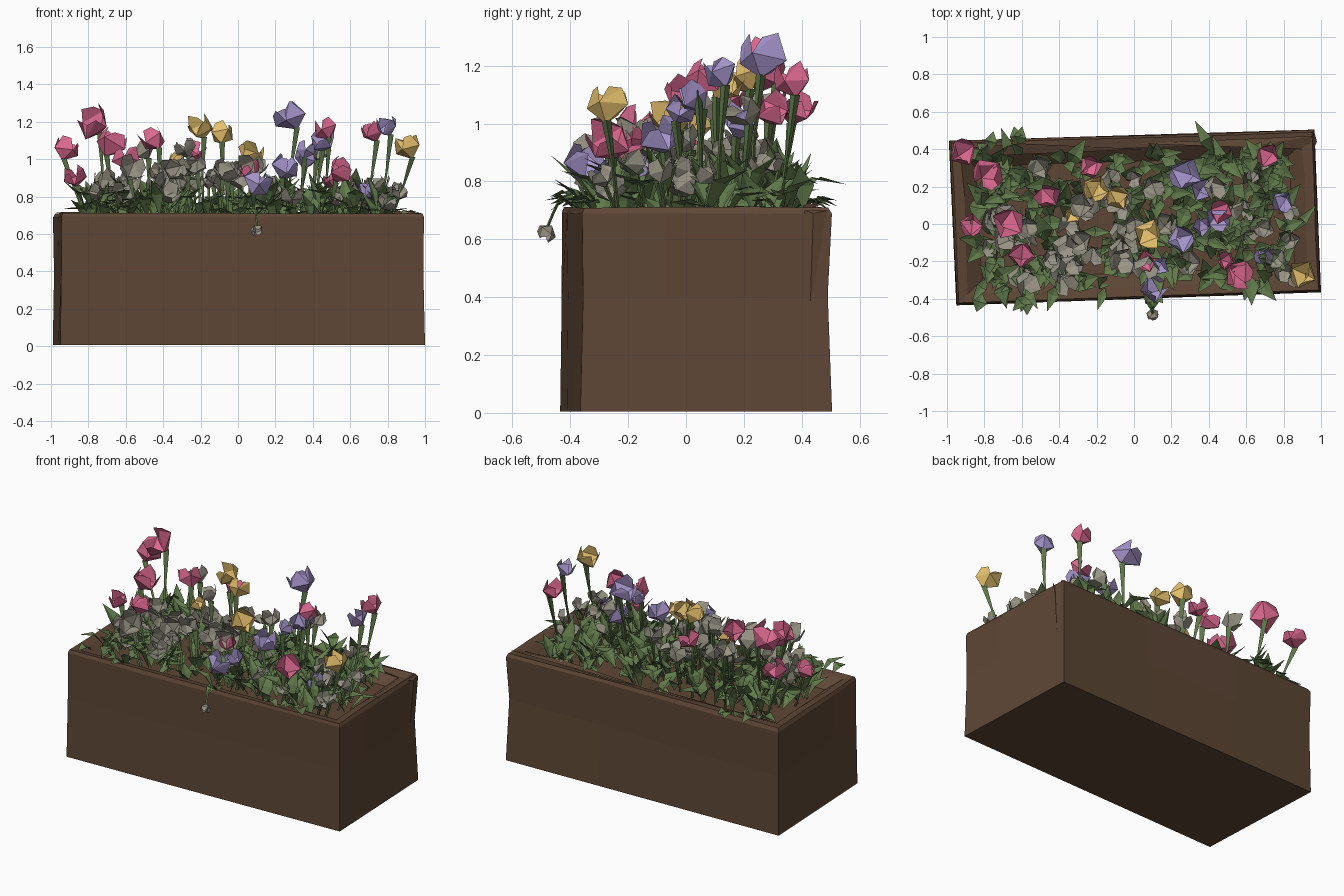
import bpy, bmesh, math, random
from mathutils import Vector

random.seed(11)
R = random.uniform
if "Cube" in bpy.data.objects:
    bpy.data.objects.remove(bpy.data.objects["Cube"], do_unlink=True)


def material(name, rgb):
    m = bpy.data.materials.new(name)
    m.use_nodes = True
    m.diffuse_color = (*rgb, 1)
    m.node_tree.nodes["Principled BSDF"].inputs["Base Color"].default_value = (*rgb, 1)
    return m


WOOD = material("brown wood", (0.112, 0.062, 0.036))
GREEN = material("leaf green", (0.12, 0.195, 0.07))
PINK = material("pink petal", (0.72, 0.14, 0.28))
LILAC = material("lilac petal", (0.38, 0.30, 0.60))
YELLOW = material("yellow petal", (0.82, 0.55, 0.16))
GREY = material("grey petal", (0.32, 0.30, 0.24))


def finish(bm, name, mat):
    mesh = bpy.data.meshes.new(name)
    bm.to_mesh(mesh)
    bm.free()
    mesh.materials.append(mat)
    obj = bpy.data.objects.new(name, mesh)
    bpy.context.collection.objects.link(obj)


def face(bm, *verts):
    bm.faces.new(verts)


# Planter: a slightly crooked hollow box lofted through rings of corners
def loft_box(name, rings):
    bm = bmesh.new()
    loops = [[bm.verts.new(p) for p in ring] for ring in rings]
    for a, b in zip(loops, loops[1:]):
        for i in range(len(a)):
            j = (i + 1) % len(a)
            face(bm, a[i], a[j], b[j], b[i])
    face(bm, *reversed(loops[0]))
    face(bm, *loops[-1])
    bmesh.ops.recalc_face_normals(bm, faces=bm.faces)
    finish(bm, name, WOOD)


corners = [(-0.95, -0.435), (1.0, -0.365), (0.965, 0.505), (-0.99, 0.445)]


def ring(z, inset, wobble=0.0):
    pts = []
    for i, (x, y) in enumerate(corners):
        nx, ny = corners[(i + 1) % 4]
        for t in (0, 0.34, 0.7):
            px, py = x + (nx - x) * t, y + (ny - y) * t
            sx = max(-1, min(1, px * 1.6)) if t == 0 or i % 2 else 0
            sy = max(-1, min(1, py * 4)) if t == 0 or i % 2 == 0 else 0
            d = inset + R(0, wobble)
            pts.append(Vector((px - sx * d, py - sy * d, z + R(-wobble, wobble) * 0.6)))
    return pts


loft_box("planter_box", [ring(0.005, 0.0), ring(0.40, 0.003, 0.012), ring(0.69, 0.0, 0.006),
                         ring(0.71, 0.012, 0.006), ring(0.70, 0.06, 0.012), ring(0.64, 0.14)])

# Wooden splinter ridges along the rim and at the corners
bm = bmesh.new()


def splinter(a, b, c, d):
    v = [bm.verts.new(p) for p in (a, b, c, d)]
    for i, j, k in ((0, 1, 2), (0, 3, 1), (1, 3, 2), (0, 2, 3)):
        face(bm, v[i], v[j], v[k])


splinter((-0.98, 0.40, 0.715), (0.05, 0.40, 0.71), (-0.9, 0.36, 0.70), (-0.6, 0.43, 0.725))
splinter((0.0, 0.43, 0.71), (0.95, 0.47, 0.72), (0.94, 0.40, 0.70), (0.6, 0.41, 0.725))
splinter((0.965, 0.41, 0.70), (0.955, 0.43, 0.38), (0.965, 0.49, 0.70), (0.978, 0.44, 0.69))
finish(bm, "rim_splinters", WOOD)

# Foliage: broad folded, pointed blades fanning out from many small plants
leaves = bmesh.new()


def blade(base, heading, lean, length, width):
    out = Vector((math.cos(heading), math.sin(heading), 0))
    side = Vector((-out.y, out.x, 0)) * width
    up = Vector((0, 0, 1))
    mid = base + (out * math.sin(lean * 0.7) + up * math.cos(lean * 0.7)) * length * 0.55
    tip = mid + (out * math.sin(lean * 1.35) + up * math.cos(lean * 1.35)) * length * 0.5
    edge = (up * math.sin(lean) - out * math.cos(lean)) * width * 0.3
    b, m, t, l, r = [leaves.verts.new(p) for p in
                     (base, mid, tip, mid + side + edge, mid - side + edge)]
    for tri in ((b, m, l), (l, m, t), (b, r, m), (m, r, t)):
        face(leaves, *tri)


def plant(x, y, count, size):
    for _ in range(count):
        base = Vector((x + R(-0.05, 0.05), y + R(-0.05, 0.05), R(0.63, 0.73)))
        blade(base, R(0, math.tau), R(0.25, 1.35), size * R(0.55, 1.25), R(0.026, 0.052))


for i in range(13):
    for j in range(6):
        x, y = -0.77 + i * 0.128 + R(-0.04, 0.04), -0.27 + j * 0.118 + R(-0.04, 0.04)
        gap = -0.32 < x < 0.02
        plant(x, y + 0.03 * x, 3 if gap else 6, 0.16 if gap else 0.2)

# Blades spilling over the rim
for x, y, heading in ((-0.57, -0.38, 4.6), (0.10, -0.36, 4.9), (-0.62, 0.42, 1.4),
                      (0.64, 0.37, 1.6), (-0.78, 0.38, 1.8), (0.62, -0.30, 4.9)):
    for _ in range(3):
        blade(Vector((x, y, 0.70)), heading + R(-0.7, 0.7), R(1.1, 1.65), R(0.08, 0.13), 0.035)
finish(leaves, "foliage", GREEN)

# Flowers: blocky faceted cups with blunt petals on stems that widen upward
stems = bmesh.new()
cups = {m.name: bmesh.new() for m in (PINK, LILAC, YELLOW, GREY)}


def stem(a, b, r0, r1):
    rows = []
    for p, r in ((a, r0), (a.lerp(b, 0.6) + Vector((R(-.01, .01), R(-.01, .01), 0)), r0), (b, r1)):
        rows.append([stems.verts.new(p + Vector((math.cos(t * math.tau / 3) * r,
                     math.sin(t * math.tau / 3) * r, 0))) for t in range(3)])
    for lo, hi in zip(rows, rows[1:]):
        for i in range(3):
            j = (i + 1) % 3
            face(stems, lo[i], lo[j], hi[j], hi[i])


def cup(mat, pos, r, axis, petals, openness):
    bm = cups[mat.name]
    turn = axis.to_track_quat('Z', 'Y')
    spin = R(0, math.tau)

    def point(angle, radius, height):
        return bm.verts.new(pos + turn @ Vector((math.cos(angle) * radius,
                                                 math.sin(angle) * radius, height)))
    base = point(0, 0, -r * 0.8)
    step = math.tau / petals
    valley = [point(spin + i * step, r * R(0.85, 1.1), r * R(-0.25, 0.1)) for i in range(petals)]
    for i in range(petals):
        a, b = valley[i], valley[(i + 1) % petals]
        tip_a = point(spin + (i + 0.25) * step, r * openness * R(0.85, 1.1), r * R(0.45, 0.75))
        tip_b = point(spin + (i + 0.75) * step, r * openness * R(0.85, 1.1), r * R(0.6, 1.0))
        face(bm, base, b, a)
        face(bm, a, b, tip_b)
        face(bm, a, tip_b, tip_a)


def flower(mat, x, y, z, r, petals=4, openness=0.8, lean=(0, -0.1), tilt=0.75):
    pos = Vector((x, y, z))
    axis = Vector((lean[0] + R(-tilt, tilt), lean[1] + R(-tilt, tilt), 1)).normalized()
    foot = Vector((max(-0.8, min(0.8, x * 0.93)), max(-0.28, min(0.33, y * 0.85)), 0.64))
    stem(foot, pos - axis * r * 0.65, 0.008, 0.02 if r > 0.05 else 0.01)
    cup(mat, pos, r, axis, petals, openness)


blooms = {
    PINK: ((-0.92, 0.38, 1.05, .08), (-0.77, 0.28, 1.19, .095), (-0.68, 0.0, 1.08, .095),
           (-0.87, 0.0, 0.90, .065), (-0.6, -0.17, 1.0, .07), (-0.45, 0.14, 1.1, .075),
           (0.55, -0.27, 0.93, .085), (0.47, 0.06, 1.15, .065), (0.72, 0.37, 1.14, .07),
           (-0.24, 0.30, 1.04, .065), (0.07, -0.2, 0.94, .06), (0.5, -0.2, 0.88, .05)),
    LILAC: ((0.28, 0.26, 1.22, .09), (0.80, 0.12, 1.17, .065), (0.45, 0.03, 1.09, .075),
            (0.36, 0.18, 1.0, .07), (0.10, -0.35, 0.86, .08), (0.25, -0.08, 0.95, .075),
            (0.70, -0.17, 0.83, .06), (0.13, -0.22, 0.86, .06), (0.36, -0.02, 1.04, .055)),
    YELLOW: ((0.91, -0.27, 1.06, .08), (-0.20, 0.20, 1.16, .075), (-0.09, 0.13, 1.13, .07),
             (0.07, -0.05, 1.02, .08), (-0.33, 0.05, 0.99, .05)),
}
for mat, spots in blooms.items():
    for x, y, z, r in spots:
        flower(mat, x, y, z, r)

# Loose grey blossoms nodding forward, crowded on the front left and sparse elsewhere
for _ in range(26):
    flower(GREY, R(-0.78, 0.12), R(-0.33, 0.08), R(0.80, 0.96), R(0.045, 0.072), 4, 1.1, (0.2, -0.8))
for _ in range(8):
    flower(GREY, R(-0.75, 0.05), R(0.08, 0.34), R(0.84, 1.0), R(0.04, 0.065), 4, 1.1, (0.1, -0.5))
for _ in range(15):
    flower(GREY, R(0.15, 0.88), R(-0.30, 0.36), R(0.76, 0.87), R(0.035, 0.06), 4, 1.1, (0.1, -0.5))
for x, y, z in ((-0.28, 0.1, 1.05), (0.43, 0.2, 1.03), (-0.5, 0.3, 1.04), (0.1, 0.2, 0.95)):
    flower(GREY, x, y, z, 0.06, 4, 1.0)

# Trailing blossom hanging in front of the box
stem(Vector((0.09, -0.34, 0.73)), Vector((0.10, -0.44, 0.73)), 0.006, 0.006)
stem(Vector((0.10, -0.48, 0.64)), Vector((0.10, -0.44, 0.73)), 0.006, 0.006)
cup(GREY, Vector((0.10, -0.48, 0.625)), 0.035, Vector((0, -0.6, -0.8)), 5, 0.8)

finish(stems, "flower_stems", GREEN)
for mat, name in ((PINK, "pink_flowers"), (LILAC, "lilac_flowers"),
                  (YELLOW, "yellow_flowers"), (GREY, "grey_flowers")):
    finish(cups[mat.name], name, mat)
